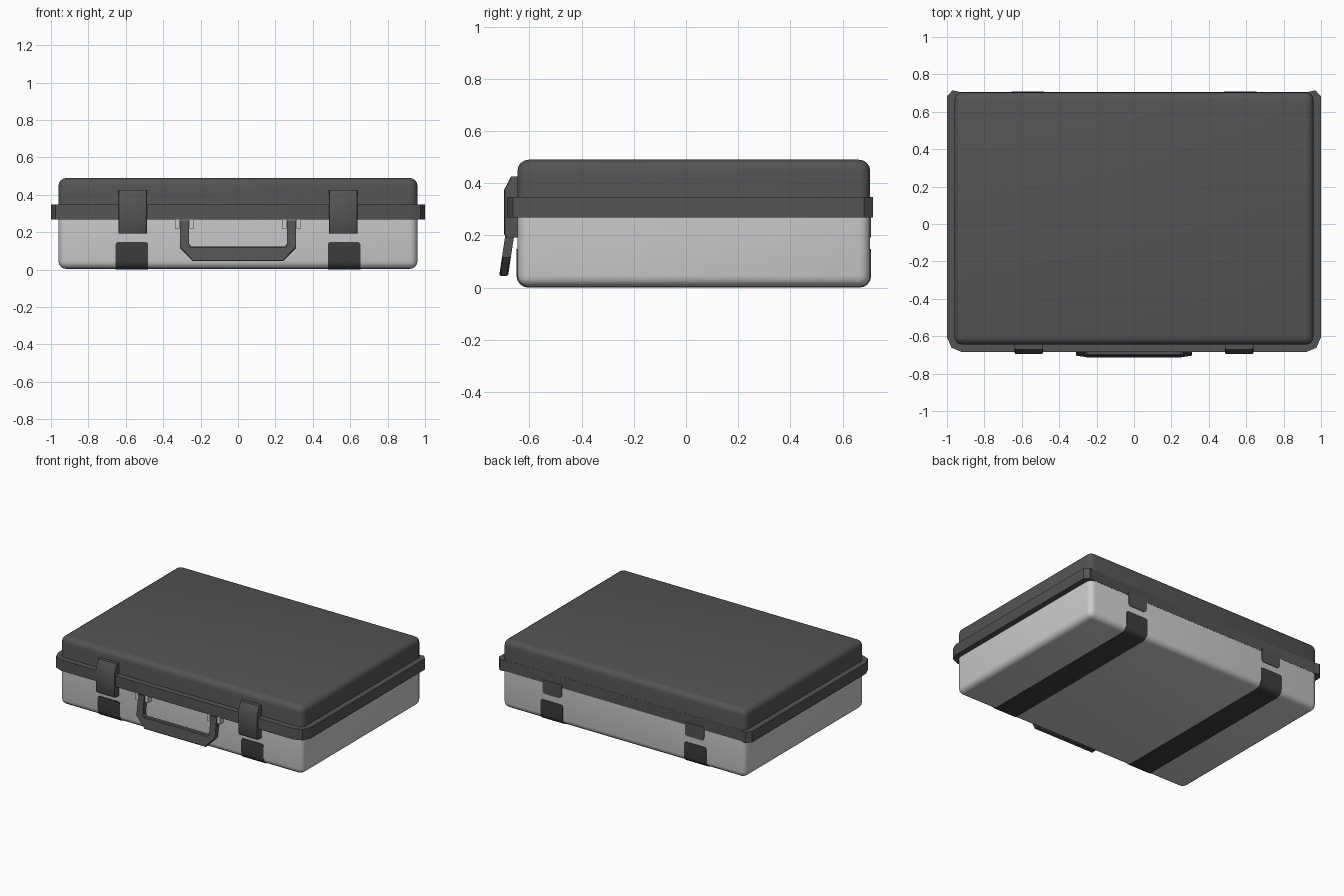
import bpy, bmesh, math

if "Cube" in bpy.data.objects:
    bpy.data.objects.remove(bpy.data.objects["Cube"])


def material(name, v):
    m = bpy.data.materials.new(name)
    m.diffuse_color = (v, v, v, 1)
    m.use_nodes = True
    m.node_tree.nodes["Principled BSDF"].inputs["Base Color"].default_value = m.diffuse_color
    return m


LIGHT = material("light grey", 0.60)
DARK = material("dark grey", 0.088)
BLACK = material("charcoal", 0.048)


def finish(bm, name, mat):
    bmesh.ops.recalc_face_normals(bm, faces=bm.faces)
    me = bpy.data.meshes.new(name)
    bm.to_mesh(me)
    bm.free()
    me.materials.append(mat)
    ob = bpy.data.objects.new(name, me)
    bpy.context.collection.objects.link(ob)
    bpy.context.view_layer.objects.active = ob
    bpy.ops.object.select_all(action='DESELECT')
    ob.select_set(True)
    bpy.ops.object.shade_smooth_by_angle(angle=math.radians(35))
    return ob


def prism(name, pts, axis, lo, hi, mat, pick=None, width=0.0, seg=2, shear=0.0):
    """Extrude a 2D outline along an axis, bevel the picked edges."""
    def place(p, d):
        return {'x': (d, p[0], p[1]), 'y': (p[0], d, p[1]), 'z': (p[0], p[1], d)}[axis]
    bm = bmesh.new()
    a = [bm.verts.new(place(p, lo)) for p in pts]
    b = [bm.verts.new(place(p, hi)) for p in pts]
    bm.faces.new(a)
    bm.faces.new(b)
    for i in range(len(pts)):
        j = (i + 1) % len(pts)
        bm.faces.new((a[i], a[j], b[j], b[i]))
    bmesh.ops.recalc_face_normals(bm, faces=bm.faces)
    if pick:
        edges = [e for e in bm.edges if pick(e.verts[0].co, e.verts[1].co)]
        bmesh.ops.bevel(bm, geom=edges, offset=width, segments=seg,
                        profile=0.5, affect='EDGES', clamp_overlap=True)
    for v in bm.verts:
        v.co.y += shear * v.co.z
    return finish(bm, name, mat)


def box(name, x, y, z, mat, **kw):
    pts = [(x[0], y[0]), (x[1], y[0]), (x[1], y[1]), (x[0], y[1])]
    return prism(name, pts, 'z', z[0], z[1], mat, **kw)


YF, YB, SEAM, R = -0.645, 0.705, 0.27, 0.042

# case base and lid: rounded everywhere except at the seam
not_seam = lambda p, q: not (abs(p.z - SEAM) < 1e-4 and abs(q.z - SEAM) < 1e-4)
box("case_base", (-0.96, 0.96), (YF, YB), (0.004, SEAM), LIGHT, pick=not_seam, width=R, seg=4)
box("case_lid", (-0.96, 0.96), (YF, YB), (SEAM, 0.49), DARK, pick=not_seam, width=R, seg=4)

# rim band around front and sides, ending at the back corners
half = [(0.92, -0.685), (0.975, -0.662), (1.0, -0.605), (1.0, 0.682), (0.97, 0.715), (0.93, 0.706)]
rim = half + [(-x, y) for x, y in reversed(half)]
prism("lid_rim", rim, 'z', SEAM - 0.001, 0.347, DARK)

# foot strip outline: a thin U that hugs front, bottom and back of the base


def u_path(off, top=0.148):
    r = R + off
    pts = [(YF - off, top)]
    for k in range(5):
        t = math.pi / 2 * k / 4
        pts.append((YF + R - r * math.cos(t), 0.004 + R - r * math.sin(t)))
    for k in range(5):
        t = math.pi / 2 * k / 4
        pts.append((YB - R + r * math.sin(t), 0.004 + R - r * math.cos(t)))
    pts.append((YB + off, top))
    return pts


strip = u_path(0.004) + u_path(-0.004)[::-1]
latch = [(-0.640, 0.425), (-0.670, 0.425), (-0.696, 0.375), (-0.696, 0.205), (-0.688, 0.192), (-0.640, 0.192)]
tips = lambda p, q: min(p.z, q.z) > 0.14 and abs(p.x - q.x) < 1e-4
low = lambda p, q: max(p.z, q.z) < 0.2 and abs(p.x - q.x) < 1e-4
front = lambda p, q: max(p.y, q.y) < -0.66 and abs(p.x - q.x) < 1e-4

for s, side in ((-1, "left"), (1, "right")):
    def span(a, b):
        return (min(s * a, s * b), max(s * a, s * b))
    x0, x1 = span(0.48, 0.655)
    prism(side + "_foot_strip", strip, 'x', x0, x1, BLACK, pick=tips, width=0.015)
    x0, x1 = span(0.487, 0.638)
    prism(side + "_latch", latch, 'x', x0, x1, DARK, pick=front, width=0.008)
    # hinge tab at the back
    box(side + "_hinge_tab", (x0, x1), (YB - 0.01, YB + 0.004), (0.192, 0.29), DARK,
        pick=lambda p, q: low(p, q) and abs(p.z - q.z) < 1e-4, width=0.02, seg=3)
    # handle lugs either side of the handle post
    for n, (a, b) in enumerate(((0.234, 0.258), (0.312, 0.336))):
        box(f"{side}_handle_lug_{n + 1}", span(a, b), (-0.682, -0.64), (0.22, SEAM), LIGHT)

# carrying handle, leaning slightly outward at the bottom
arm = [(0.310, 0.262), (0.310, 0.115), (0.242, 0.045)]
inner = [(0.262, 0.262), (0.262, 0.138), (0.250, 0.124)]
handle = ([(-x, z) for x, z in arm] + arm[::-1] + inner + [(-x, z) for x, z in inner[::-1]])
prism("handle", handle, 'y', -0.722, -0.688, DARK, shear=0.15,
      pick=lambda p, q: abs(p.y - q.y) < 1e-4 and max(p.z, q.z) < 0.2, width=0.005, seg=1)
